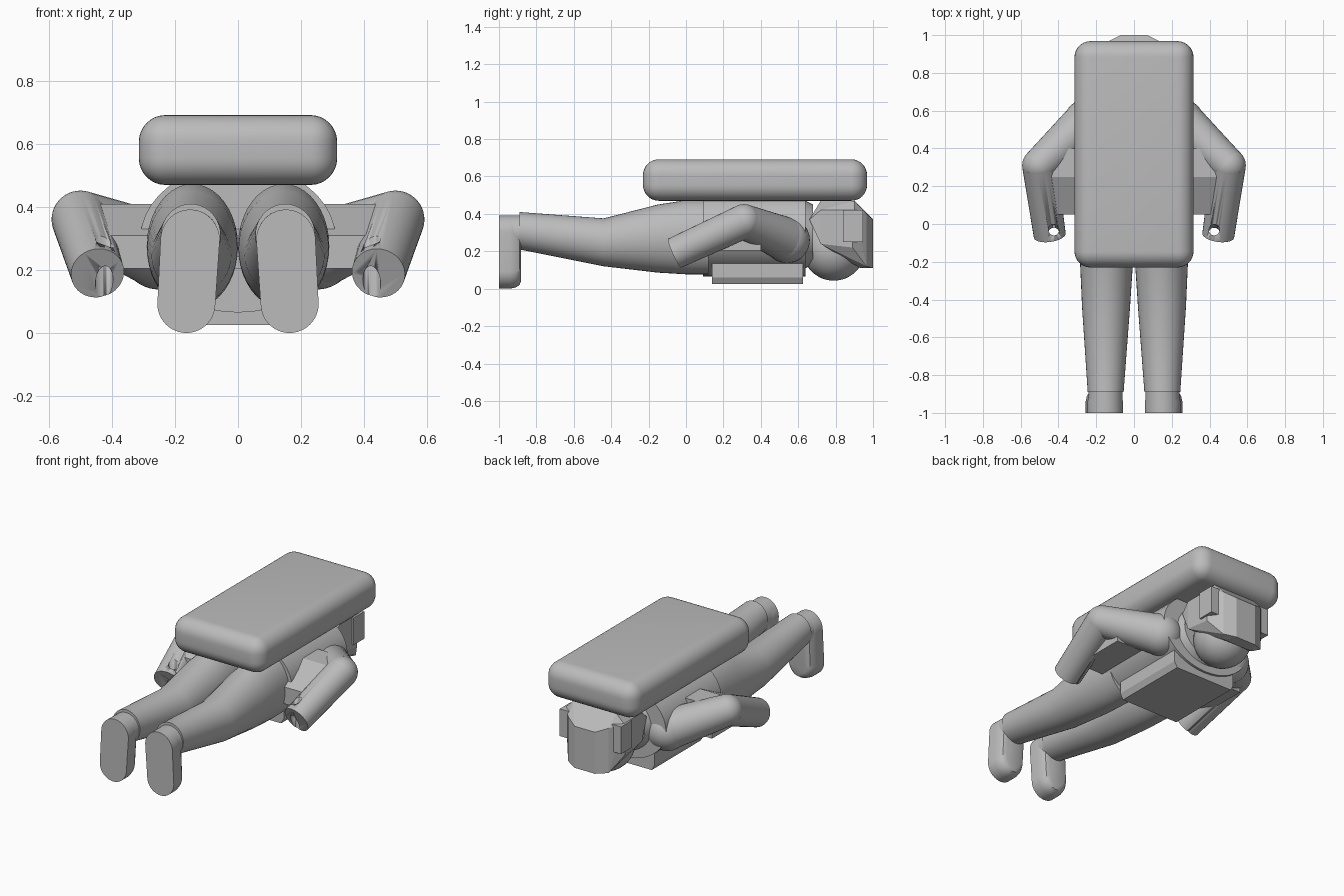
import bpy, bmesh, math
from mathutils import Vector

cube = bpy.data.objects.get("Cube")
if cube:
    bpy.data.objects.remove(cube, do_unlink=True)

grey = bpy.data.materials.new("suit grey")
grey.use_nodes = True
grey.diffuse_color = (0.5, 0.5, 0.5, 1)
grey.node_tree.nodes["Principled BSDF"].inputs["Base Color"].default_value = (0.5, 0.5, 0.5, 1)


def finish(name, bm, smooth=True):
    bmesh.ops.recalc_face_normals(bm, faces=bm.faces)
    mesh = bpy.data.meshes.new(name)
    bm.to_mesh(mesh)
    bm.free()
    mesh.materials.append(grey)
    ob = bpy.data.objects.new(name, mesh)
    bpy.context.collection.objects.link(ob)
    if smooth:
        bpy.ops.object.select_all(action='DESELECT')
        ob.select_set(True)
        bpy.context.view_layer.objects.active = ob
        bpy.ops.object.shade_smooth_by_angle(angle=math.radians(35))
    return ob


def loft(name, rings, sides=40):
    """Elliptical tube along y; rings are (y, x, z, rx, rz)."""
    bm = bmesh.new()
    loops = []
    for y, x, z, rx, rz in rings:
        loops.append([bm.verts.new((x + rx * math.cos(a), y, z + rz * math.sin(a)))
                      for a in (math.tau * i / sides for i in range(sides))])
    for a, b in zip(loops, loops[1:]):
        for i in range(sides):
            j = (i + 1) % sides
            bm.faces.new((a[i], a[j], b[j], b[i]))
    bm.faces.new(loops[0])
    bm.faces.new(loops[-1])
    return finish(name, bm)


def limb(name, p, q, r1, r2):
    """Straight tapered cylinder between two points."""
    p, q = Vector(p), Vector(q)
    bm = bmesh.new()
    bmesh.ops.create_cone(bm, cap_ends=True, segments=32, radius1=r1, radius2=r2, depth=(q - p).length)
    bm.transform((q - p).to_track_quat('Z', 'Y').to_matrix().to_4x4())
    bmesh.ops.translate(bm, verts=bm.verts, vec=(p + q) / 2)
    return finish(name, bm)


def ball(name, centre, r):
    bm = bmesh.new()
    bmesh.ops.create_uvsphere(bm, u_segments=40, v_segments=24, radius=r)
    bmesh.ops.translate(bm, verts=bm.verts, vec=centre)
    return finish(name, bm)


def hull(name, points):
    bm = bmesh.new()
    for p in points:
        bm.verts.new(p)
    bmesh.ops.convex_hull(bm, input=bm.verts)
    bmesh.ops.dissolve_limit(bm, angle_limit=0.02, verts=bm.verts, edges=bm.edges)
    return finish(name, bm, False)


def box(name, lo, hi, bevel=0):
    bm = bmesh.new()
    bmesh.ops.create_cube(bm, size=1)
    for v in bm.verts:
        v.co = [hi[i] if v.co[i] > 0 else lo[i] for i in range(3)]
    if bevel:
        bmesh.ops.bevel(bm, geom=bm.edges[:], offset=bevel, segments=8, profile=0.5, affect='EDGES')
    return finish(name, bm, bevel > 0)


# Backpack, torso and chest unit
box("backpack", (-0.315, -0.23, 0.47), (0.315, 0.968, 0.692), 0.085)
loft("torso", [(0.09, 0, 0.3, 0.31, 0.235), (0.64, 0, 0.3, 0.31, 0.235)])
loft("neck_ring", [(0.62, 0, 0.29, 0.22, 0.19), (0.68, 0, 0.29, 0.19, 0.16)])
hull("chest_unit", [(s * x, y, z) for s in (-1, 1) for y in (0.14, 0.625)
                    for x, z in ((0.2, 0.025), (0.22, 0.06), (0.22, 0.14))])

# Wide control console with a sloped front, tucked under the forearms
hull("control_console", [(x, y, z) for x in (-0.46, 0.46) for y, z in
                         ((0.05, 0.205), (0.05, 0.31), (0.25, 0.41), (0.4, 0.41), (0.4, 0.205))])

# Helmet shell with the rounded face below it
ball("visor", (0, 0.79, 0.21), 0.167)
half = [(0.2, 0.72, 0.24), (0.2, 0.89, 0.22), (0.19, 0.66, 0.37), (0.2, 0.72, 0.42),
        (0.12, 0.72, 0.47), (0.2, 0.9, 0.42), (0.15, 0.9, 0.47), (0.14, 0.965, 0.4),
        (0.14, 0.965, 0.12), (0.07, 1, 0.37), (0.07, 1, 0.11), (0.1, 0.93, 0.11)]
hull("helmet_shell", [(s * x, y, z) for s in (-1, 1) for x, y, z in half])

for s, side in ((1, "left"), (-1, "right")):
    box(side + "_ear_block", (min(s * 0.15, s * 0.212), 0.84, 0.25),
        (max(s * 0.15, s * 0.212), 0.945, 0.42))

    # Leg, widening from ankle to hip
    loft(side + "_leg", [(-0.89, s * 0.15, 0.31, 0.095, 0.1), (-0.44, s * 0.148, 0.248, 0.127, 0.128),
                         (-0.15, s * 0.145, 0.268, 0.143, 0.182), (0.0, s * 0.145, 0.275, 0.145, 0.198),
                         (0.12, s * 0.145, 0.275, 0.145, 0.198)])
    loft(side + "_ankle", [(-1, s * 0.152, 0.3, 0.092, 0.092), (-0.87, s * 0.15, 0.3, 0.09, 0.092)])

    # Boot: a capsule-shaped sole extruded forward with a rounded instep
    bm = bmesh.new()
    outline = []
    for k in range(25):
        a = math.pi * k / 24
        outline.append((s * 0.152 + 0.094 * math.cos(a), 0.296 + 0.094 * math.sin(a)))
    for k in range(25):
        a = math.pi + math.pi * k / 24
        outline.append((s * 0.164 + 0.092 * math.cos(a), 0.092 + 0.092 * math.sin(a)))
    sections = []
    for y, shrink in ((-1, 1), (-0.94, 1), (-0.91, 0.93), (-0.89, 0.8), (-0.882, 0.6)):
        sections.append([bm.verts.new((s * 0.158 + (x - s * 0.158) * shrink, y,
                                       z if z > 0.2 else 0.2 + (z - 0.2) * (0.5 + 0.5 * shrink)))
                         for x, z in outline])
    for a, b in zip(sections, sections[1:]):
        for i in range(len(a)):
            j = (i + 1) % len(a)
            bm.faces.new((a[i], a[j], b[j], b[i]))
    bm.faces.new(sections[0])
    bm.faces.new(sections[-1])
    finish(side + "_boot", bm)

    # Arm bent at the elbow, with an open-ended forearm
    shoulder, elbow, wrist = (s * 0.25, 0.54, 0.26), (s * 0.5, 0.31, 0.36), (s * 0.446, -0.06, 0.19)
    ball(side + "_shoulder", shoulder, 0.122)
    limb(side + "_upper_arm", shoulder, elbow, 0.12, 0.092)
    ball(side + "_elbow", elbow, 0.092)
    forearm = limb(side + "_forearm", elbow, wrist, 0.092, 0.085)

    # Grip hole through the hand
    cutter = limb(side + "_grip_cutter", (s * 0.425, -0.05, 0.1), (s * 0.425, -0.02, 0.4), 0.028, 0.028)
    cutter.hide_render = True
    mod = forearm.modifiers.new("grip hole", 'BOOLEAN')
    mod.operation = 'DIFFERENCE'
    mod.object = cutter
    bpy.ops.object.select_all(action='DESELECT')
    bpy.context.view_layer.objects.active = forearm
    forearm.select_set(True)
    while forearm.modifiers[0] != mod:
        bpy.ops.object.modifier_move_up(modifier=mod.name)
    bpy.ops.object.modifier_apply(modifier=mod.name)
    bpy.data.objects.remove(cutter, do_unlink=True)
